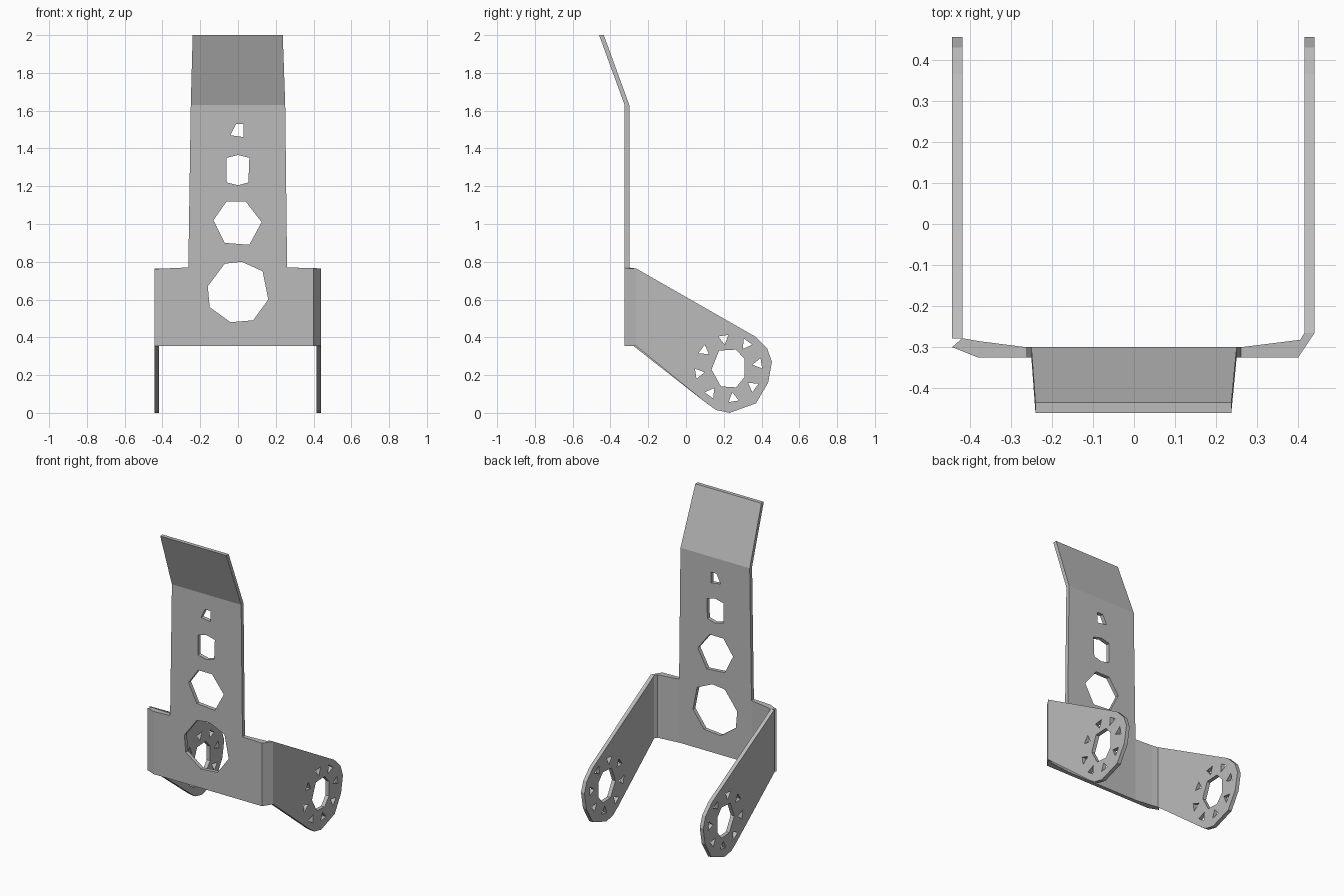
import bpy
import bmesh
import math
from mathutils import Vector

cube = bpy.data.objects.get("Cube")
if cube:
    bpy.data.objects.remove(cube, do_unlink=True)

# Single bare metal colour
GREY = (0.5, 0.5, 0.5, 1.0)
metal = bpy.data.materials.new("grey metal")
metal.use_nodes = True
metal.diffuse_color = GREY
metal.node_tree.nodes["Principled BSDF"].inputs["Base Color"].default_value = GREY


def make_plate(name, loops, front, back, cuts=()):
    """Fill an outline with holes, thicken it, then place each skin by a rule."""
    bm = bmesh.new()
    edges = []
    for loop in loops:
        verts = [bm.verts.new((u, v, 0)) for u, v in loop]
        edges += [bm.edges.new((a, b)) for a, b in zip(verts, verts[1:] + verts[:1])]
    bmesh.ops.triangle_fill(bm, edges=edges, use_beauty=True, normal=(0, 0, 1))
    for point, normal in cuts:
        bmesh.ops.bisect_plane(bm, geom=bm.verts[:] + bm.edges[:] + bm.faces[:],
                               dist=0.0001, plane_co=point, plane_no=normal)
    front_verts = bm.verts[:]
    result = bmesh.ops.extrude_face_region(bm, geom=bm.faces[:], use_keep_orig=True)
    back_verts = [g for g in result["geom"] if isinstance(g, bmesh.types.BMVert)]
    for skin, rule in ((front_verts, front), (back_verts, back)):
        for vert in skin:
            vert.co = Vector(rule(vert.co.x, vert.co.y))
    bmesh.ops.recalc_face_normals(bm, faces=bm.faces[:])
    mesh = bpy.data.meshes.new(name)
    bm.to_mesh(mesh)
    bm.free()
    mesh.materials.append(metal)
    obj = bpy.data.objects.new(name, mesh)
    bpy.context.collection.objects.link(obj)
    return obj


# Back plate: wide foot, tapering upright, leaning tip, bevelled corners
BEND = 1.63


def lean(z):
    return max(0, z - BEND) * 0.365


def plate_front(x, z):
    y = -0.325
    if x > 0.42:
        y = -0.265
    elif x < -0.42:
        y = -0.30
    return x, y - lean(z), z


def plate_back(x, z):
    y = -0.30
    if x > 0.42:
        x, y = 0.415, -0.265
    elif x > 0.39:
        x, y = 0.405, -0.282
    elif x < -0.42:
        x, y = -0.418, -0.278
    elif x < -0.37:
        y = -0.285
    return x, y - lean(z), z


foot = [(-0.443, 0.355), (0.44, 0.355), (0.44, 0.765), (0.26, 0.77)]
upright = [(0.25, BEND), (0.237, 2.0), (-0.24, 2.0), (-0.25, BEND)]
shoulder = [(-0.263, 0.77), (-0.443, 0.762)]
large_hole = [(-0.16, 0.67), (-0.07, 0.79), (0.02, 0.80), (0.13, 0.75),
              (0.16, 0.60), (0.08, 0.49), (-0.04, 0.48), (-0.15, 0.56)]
six_sided_hole = [(-0.13, 1.02), (-0.06, 1.12), (0.04, 1.12),
                  (0.125, 1.01), (0.06, 0.89), (-0.07, 0.90)]
square_hole = [(-0.06, 1.22), (0, 1.205), (0.055, 1.22),
               (0.06, 1.35), (0, 1.365), (-0.06, 1.35)]
small_hole = [(-0.04, 1.47), (0.03, 1.46), (0.03, 1.53), (-0.01, 1.53)]
folds = [((x, 0, 0), (1, 0, 0)) for x in (-0.38, -0.263, 0.26, 0.40)]
folds.append(((0, BEND, 0), (0, 1, 0)))
make_plate("back_plate",
           [foot + upright + shoulder, large_hole, six_sided_hole, square_hole, small_hole],
           plate_front, plate_back, folds)

# Side arms: tapering plates with a pierced round end
HUB = (0.225, 0.235)


def ring(center, radius, count, turn):
    return [(center[0] + radius * math.cos(turn + i * math.tau / count),
             center[1] + radius * math.sin(turn + i * math.tau / count))
            for i in range(count)]


def make_arm(name, outer, inner, start):
    outline = [(start, 0.765), (start, 0.355), (0.11, 0.05), (0.16, 0.015),
               (0.23, 0.0), (0.37, 0.05), (0.435, 0.16), (0.455, 0.27),
               (0.43, 0.34), (0.365, 0.405)]
    bore = [(0.135, 0.23), (0.175, 0.33), (0.265, 0.335), (0.31, 0.285),
            (0.31, 0.19), (0.265, 0.135), (0.185, 0.14)]
    # Small triangles around the bore, each pointing at the hub
    vents = []
    for i in range(8):
        angle = math.radians(9 + 45 * i)
        center = (HUB[0] + 0.16 * math.cos(angle), HUB[1] + 0.16 * math.sin(angle))
        vents.append(ring(center, 0.032, 3, angle + math.pi))
    make_plate(name, [outline, bore] + vents,
               lambda y, z: (outer, y, z), lambda y, z: (inner, y, z))


make_arm("left_arm", 0.44, 0.415, -0.265)
make_arm("right_arm", -0.443, -0.418, -0.279)
